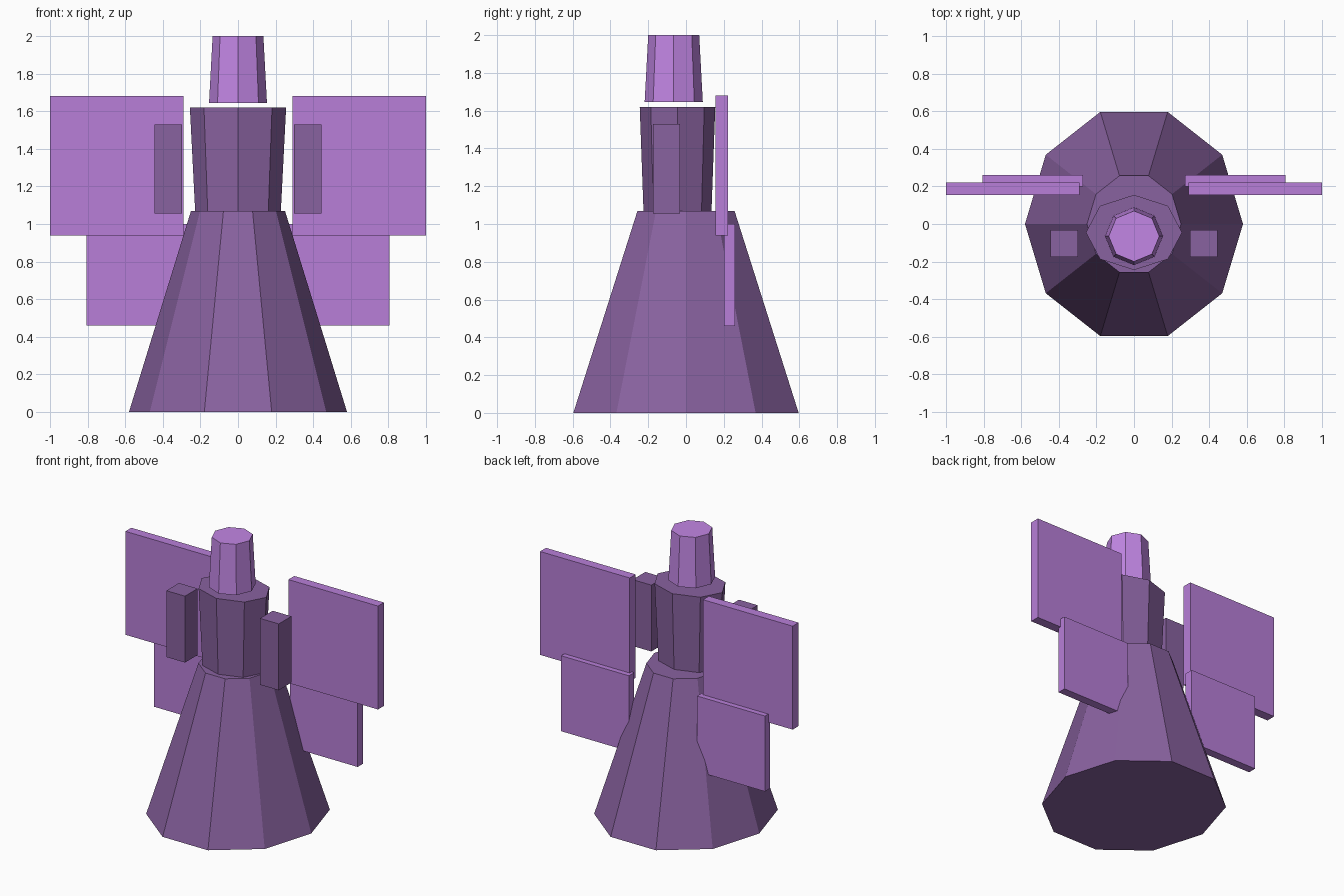
import bpy
import bmesh
from math import cos, sin, tau

if "Cube" in bpy.data.objects:
    bpy.data.objects.remove(bpy.data.objects["Cube"], do_unlink=True)


def material(name, rgb):
    mat = bpy.data.materials.new(name)
    mat.use_nodes = True
    colour = (*rgb, 1)
    mat.diffuse_color = colour
    mat.node_tree.nodes["Principled BSDF"].inputs["Base Color"].default_value = colour
    return mat


robe_purple = material("robe purple", (0.25, 0.122, 0.35))
wing_lilac = material("wing lilac", (0.48, 0.212, 0.69))
head_lilac = material("head lilac", (0.54, 0.24, 0.78))


def finish(name, bm, mat):
    bmesh.ops.recalc_face_normals(bm, faces=bm.faces)
    mesh = bpy.data.meshes.new(name)
    bm.to_mesh(mesh)
    bm.free()
    mesh.materials.append(mat)
    obj = bpy.data.objects.new(name, mesh)
    bpy.context.collection.objects.link(obj)
    return obj


def frustum(name, sides, y, bottom, top, mat):
    """Tapered prism; bottom and top are (x radius, y radius, height)."""
    bm = bmesh.new()
    rings = []
    for rx, ry, z in (bottom, top):
        rings.append([bm.verts.new((rx * cos(tau * i / sides),
                                    y + ry * sin(tau * i / sides), z))
                      for i in range(sides)])
    low, high = rings
    bm.faces.new(low)
    bm.faces.new(high)
    for i in range(sides):
        j = (i + 1) % sides
        bm.faces.new((low[i], low[j], high[j], high[i]))
    return finish(name, bm, mat)


def box_pair(name, x, y, z, mat):
    """Mirrored boxes; x, y and z are (min, max) for the left one."""
    for side, sign in (("left", 1), ("right", -1)):
        bm = bmesh.new()
        bmesh.ops.create_cube(bm, size=1)
        for v in bm.verts:
            v.co = (sign * x[v.co.x > 0], y[v.co.y > 0], z[v.co.z > 0])
        finish(f"{side}_{name}", bm, mat)


# Body: flared robe, torso and floating head
frustum("robe_skirt", 10, 0, (0.58, 0.627, 0), (0.25, 0.27, 1.07), robe_purple)
frustum("torso", 8, -0.045, (0.228, 0.18, 1.07), (0.256, 0.2, 1.62), robe_purple)
frustum("head", 8, -0.065, (0.154, 0.154, 1.645), (0.135, 0.135, 2), head_lilac)

# Floating arms
box_pair("arm", (0.297, 0.445), (-0.175, -0.032), (1.055, 1.53), robe_purple)

# Wing plates behind the body
box_pair("upper_wing", (0.29, 1), (0.155, 0.222), (0.94, 1.68), wing_lilac)
box_pair("lower_wing", (0.27, 0.807), (0.2, 0.26), (0.46, 1), wing_lilac)
